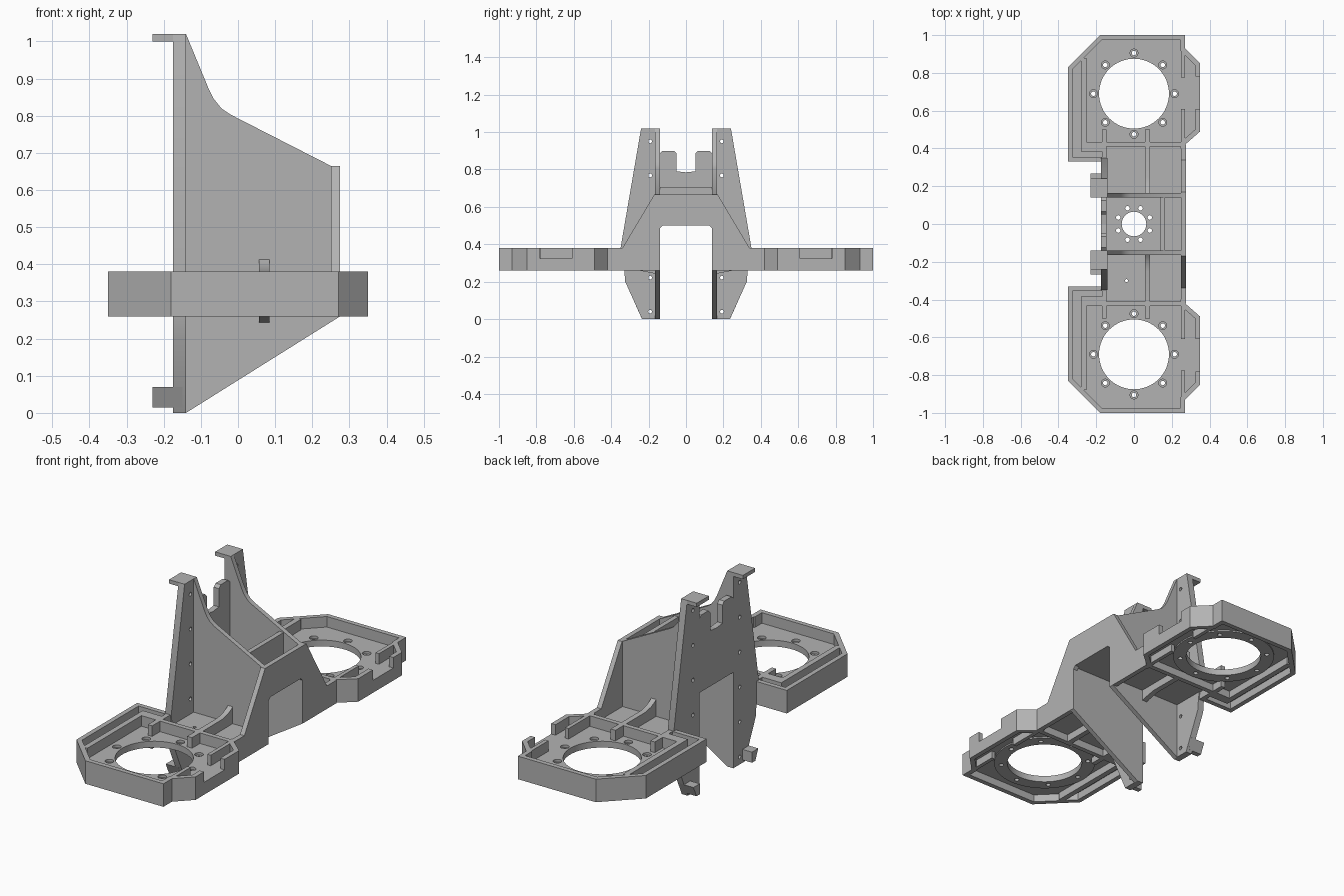
import bpy, bmesh
from math import cos, sin, pi
from mathutils import Vector

cube = bpy.data.objects.get("Cube")
if cube:
    bpy.data.objects.remove(cube)

grey = bpy.data.materials.new("plain grey")
grey.use_nodes = True
GREY = (0.45, 0.45, 0.45, 1)
grey.diffuse_color = GREY
grey.node_tree.nodes["Principled BSDF"].inputs["Base Color"].default_value = GREY

# Maps profile coordinates (u, v) and depth w into model space
PLANES = {
    "xy": lambda p: Vector((p.x, p.y, p.z)),
    "xz": lambda p: Vector((p.x, p.z, p.y)),
    "yz": lambda p: Vector((p.z, p.x, p.y)),
}


def circle(u, v, r, n=16):
    return [(u + r * cos(2 * pi * i / n), v + r * sin(2 * pi * i / n)) for i in range(n)]


def plate(name, plane, outline, lo, hi, holes=(), side=1):
    """Flat plate with holes, extruded from lo to hi; side=-1 mirrors it in y."""
    curve = bpy.data.curves.new(name, "CURVE")
    curve.dimensions = "2D"
    curve.fill_mode = "BOTH"
    curve.extrude = (hi - lo) / 2
    for loop in [outline, *holes]:
        spline = curve.splines.new("POLY")
        spline.points.add(len(loop) - 1)
        for point, (u, v) in zip(spline.points, loop):
            point.co = (u, v, 0, 1)
        spline.use_cyclic_u = True
    temp = bpy.data.objects.new(name + "_profile", curve)
    bpy.context.collection.objects.link(temp)
    graph = bpy.context.evaluated_depsgraph_get()
    mesh = bpy.data.meshes.new_from_object(temp.evaluated_get(graph))
    bpy.data.objects.remove(temp)
    bm = bmesh.new()
    bm.from_mesh(mesh)
    for vert in bm.verts:
        vert.co.z += (lo + hi) / 2
        vert.co = PLANES[plane](vert.co)
        vert.co.y *= side
    bmesh.ops.remove_doubles(bm, verts=bm.verts, dist=0.0001)
    bmesh.ops.recalc_face_normals(bm, faces=bm.faces)
    bm.to_mesh(mesh)
    bm.free()
    mesh.materials.clear()
    mesh.materials.append(grey)
    obj = bpy.data.objects.new(name, mesh)
    bpy.context.collection.objects.link(obj)
    return obj


def box(name, x, y, z, side=1):
    corners = [(x[0], y[0]), (x[1], y[0]), (x[1], y[1]), (x[0], y[1])]
    return plate(name, "xy", corners, *z, side=side)


def wall(name, path, t, z, side):
    """Upright wall along a path, thickened by t to its right with mitred corners."""
    pts = [Vector(p) for p in path]
    normals = []
    for a, b in zip(pts, pts[1:]):
        d = (b - a).normalized()
        normals.append(Vector((d.y, -d.x)))
    inner = []
    for i, p in enumerate(pts):
        n0, n1 = normals[max(i - 1, 0)], normals[min(i, len(normals) - 1)]
        inner.append(p + (n0 + n1) * t / (1 + n0.dot(n1)))
    outline = [tuple(p) for p in pts + inner[::-1]]
    return plate(name, "xy", outline, *z, side=side)


FULL = (0.26, 0.38)
CY = 0.69
left_path = [(-0.17, 0.33), (-0.35, 0.33), (-0.35, 0.83), (-0.18, 1.0),
             (0.27, 1.0), (0.27, 0.93), (0.35, 0.85), (0.35, 0.78)]
right_path = [(0.35, 0.61), (0.35, 0.49), (0.27, 0.42), (0.27, 0.40)]
floor = left_path + right_path + [(0.27, 0.15), (-0.17, 0.15)]
bolts = [(0.215 * cos(i * pi / 4), CY + 0.215 * sin(i * pi / 4)) for i in range(8)]
bore = circle(0, CY, 0.185, 64)

side_profile = [(-0.175, 0), (-0.14, 0), (0.275, 0.26), (0.275, 0.665), (0.25, 0.665),
                (-0.02, 0.803), (-0.045, 0.82), (-0.065, 0.845), (-0.08, 0.875),
                (-0.14, 1.02), (-0.175, 1.02)]
flange_profile = [(0.14, 0), (0.235, 0), (0.325, 0.2), (0.33, 0.26), (0.35, 0.38),
                  (0.24, 1.02), (0.14, 1.02)]
rib_profile = [(0.15, 0.24), (0.15, 0.425), (0.175, 0.405), (0.205, 0.39), (0.25, 0.38),
               (0.5, 0.38), (0.5, 0.32), (0.435, 0.32), (0.435, 0.26), (0.25, 0.26),
               (0.2, 0.25)]

for prefix, s in (("back_", 1), ("front_", -1)):
    # Tray floor in two layers, so the screw holes are stepped
    vent = [circle(-0.04, 0.3, 0.008)] if s < 0 else []
    plate(prefix + "tray_floor_top", "xy", floor, 0.312, 0.325,
          [bore] + [circle(u, v, 0.021) for u, v in bolts] + vent, s)
    small_holes = [circle(u, v, 0.012) for u, v in bolts]
    plate(prefix + "tray_floor_bottom", "xy", floor, 0.299, 0.312,
          [bore] + small_holes + vent, s)
    plate(prefix + "bore_ring", "xy", circle(0, CY, 0.25, 64), 0.292, 0.299,
          [bore] + small_holes, s)

    # Tray rim, open at a low notch on the outer side
    wall(prefix + "tray_rim", left_path, 0.025, FULL, s)
    wall(prefix + "tray_rim_end", right_path, 0.025, FULL, s)
    wall(prefix + "notch_sill", [(0.35, 0.78), (0.35, 0.61)], 0.025, (0.26, 0.325), s)

    # Inner tray walls and stiffeners
    wall(prefix + "inner_wall", [(-0.145, 0.385), (-0.28, 0.385), (-0.28, 0.88)], 0.028, FULL, s)
    box(prefix + "cross_wall", (-0.26, 0.27), (0.41, 0.435), FULL, s)
    box(prefix + "short_rib", (-0.17, -0.145), (0.33, 0.5), FULL, s)
    box(prefix + "inner_wall_far", (0.25, 0.27), (0.775, 0.95), FULL, s)
    box(prefix + "inner_wall_near", (0.25, 0.27), (0.41, 0.61), FULL, s)
    plate(prefix + "curved_rib", "yz", rib_profile, 0.057, 0.085, side=s)

    # Upright side wall and its drilled flange
    plate(prefix + "side_wall", "xz", side_profile, 0.14, 0.165, side=s)
    flange_holes = [circle(0.192, 0.04 + 0.182 * i, 0.01) for i in range(6)]
    plate(prefix + "flange", "yz", flange_profile, -0.175, -0.14, flange_holes, s)

    # Hooked tabs at the top and bottom of the flange
    box(prefix + "top_tab", (-0.23, -0.14), (0.14, 0.24), (1.0, 1.02), s)
    plate(prefix + "bottom_hook", "yz",
          [(0.215, 0.015), (0.242, 0.015), (0.267, 0.07), (0.215, 0.07)], -0.23, -0.15, side=s)


def mirrored(half):
    return half + [(-u, v) for u, v in reversed(half)]


# Front panel with a doorway between the side walls
plate("front_panel", "yz",
      mirrored([(0.125, 0.5), (0.14, 0.485), (0.14, 0.26), (0.42, 0.26), (0.42, 0.38),
                (0.34, 0.38), (0.17, 0.665)]), 0.25, 0.275)

# Rear panel with a notch in its top edge
plate("rear_panel", "yz",
      mirrored([(0.05, 0.79), (0.05, 0.885), (0.065, 0.9), (0.125, 0.9), (0.142, 0.885),
                (0.142, 0.5)])[::-1] + [(0.04, 0.78), (-0.04, 0.78)][::-1], -0.175, -0.145)

# Motor shelf, drilled, and its cross bar
shelf_holes = [circle(0, 0, 0.065, 40)]
for i in range(8):
    a = (i + 0.5) * pi / 4
    shelf_holes.append(circle(0.09 * cos(a), 0.09 * sin(a), 0.012))
plate("motor_shelf", "xy", [(-0.16, -0.15), (0.26, -0.15), (0.26, 0.15), (-0.16, 0.15)],
      0.5, 0.525, shelf_holes)
box("cross_bar", (0.14, 0.165), (-0.145, 0.145), (0.51, 0.705))

# Smooth the round bores, keeping edges sharp
bpy.ops.object.select_all(action="DESELECT")
for obj in bpy.context.collection.objects:
    if obj.type == "MESH":
        obj.select_set(True)
        bpy.context.view_layer.objects.active = obj
bpy.ops.object.shade_smooth_by_angle()
